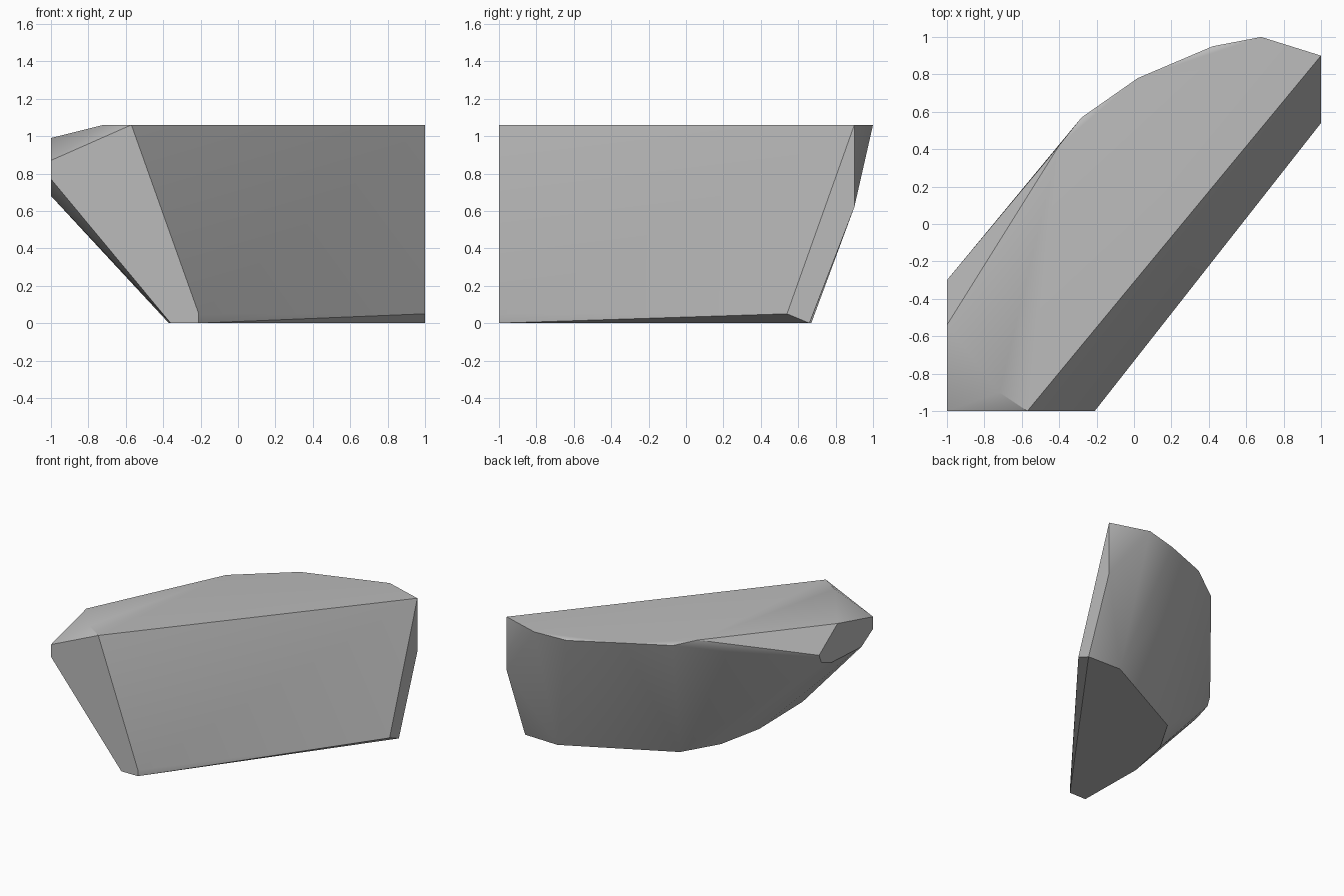
import bpy
import bmesh
import math

# Remove only the default object
default_object = bpy.data.objects.get("Cube")
if default_object:
    bpy.data.objects.remove(default_object, do_unlink=True)


def make_material(name, colour):
    material = bpy.data.materials.new(name)
    material.use_nodes = True
    material.diffuse_color = colour
    shader = material.node_tree.nodes["Principled BSDF"]
    shader.inputs["Base Color"].default_value = colour
    return material


def at_height(outline, height):
    return [(x, y, height) for x, y in outline]


def build_stone(name, corners, material):
    """Wrap one convex cut stone around its corner points."""
    mesh = bpy.data.meshes.new(name)
    bm = bmesh.new()
    for corner in corners:
        bm.verts.new(corner)
    hull = bmesh.ops.convex_hull(bm, input=bm.verts)
    loose = {g for g in hull["geom_interior"] + hull["geom_unused"]
             if isinstance(g, bmesh.types.BMVert)}
    bmesh.ops.delete(bm, geom=list(loose), context="VERTS")
    bmesh.ops.dissolve_limit(bm, angle_limit=math.radians(1),
                             verts=bm.verts, edges=bm.edges)
    bmesh.ops.recalc_face_normals(bm, faces=bm.faces)
    bm.to_mesh(mesh)
    bm.free()
    mesh.materials.append(material)
    stone = bpy.data.objects.new(name, mesh)
    bpy.context.collection.objects.link(stone)
    bpy.context.view_layer.objects.active = stone
    stone.select_set(True)
    bpy.ops.object.shade_smooth_by_angle(angle=math.radians(30))
    return stone


# Flat top and the slightly lower chips along its curved back edge
top = at_height([(-.57, -1), (1, .9), (.68, 1), (.02, .78),
                 (-.4, .42), (-.72, -.9)], 1.06)
back_chips = at_height([(-.28, .57), (.42, .95)], 1.04)

# Flat underside and the small bevel under the broad front face
underside = at_height([(-.21, -1), (1, .66), (.7, .67), (-.12, .25),
                       (-.29, -.04), (-.37, -.42), (-.36, -1)], 0)
bevel = at_height([(-.21, -1), (1, .54)], .05)

# Upright cut ends
right_end = [(-1, y, z) for y, z in [
    (-1, .87), (-.54, .99), (-.3, .82), (-.33, .75),
    (-.46, .7), (-.85, .68), (-1, .77)]]
left_end = [(1, .9, .62)]

grey = make_material("stone_grey", (.5, .5, .5, 1))
build_stone("cut_stone", top + back_chips + underside + bevel
            + right_end + left_end, grey)
